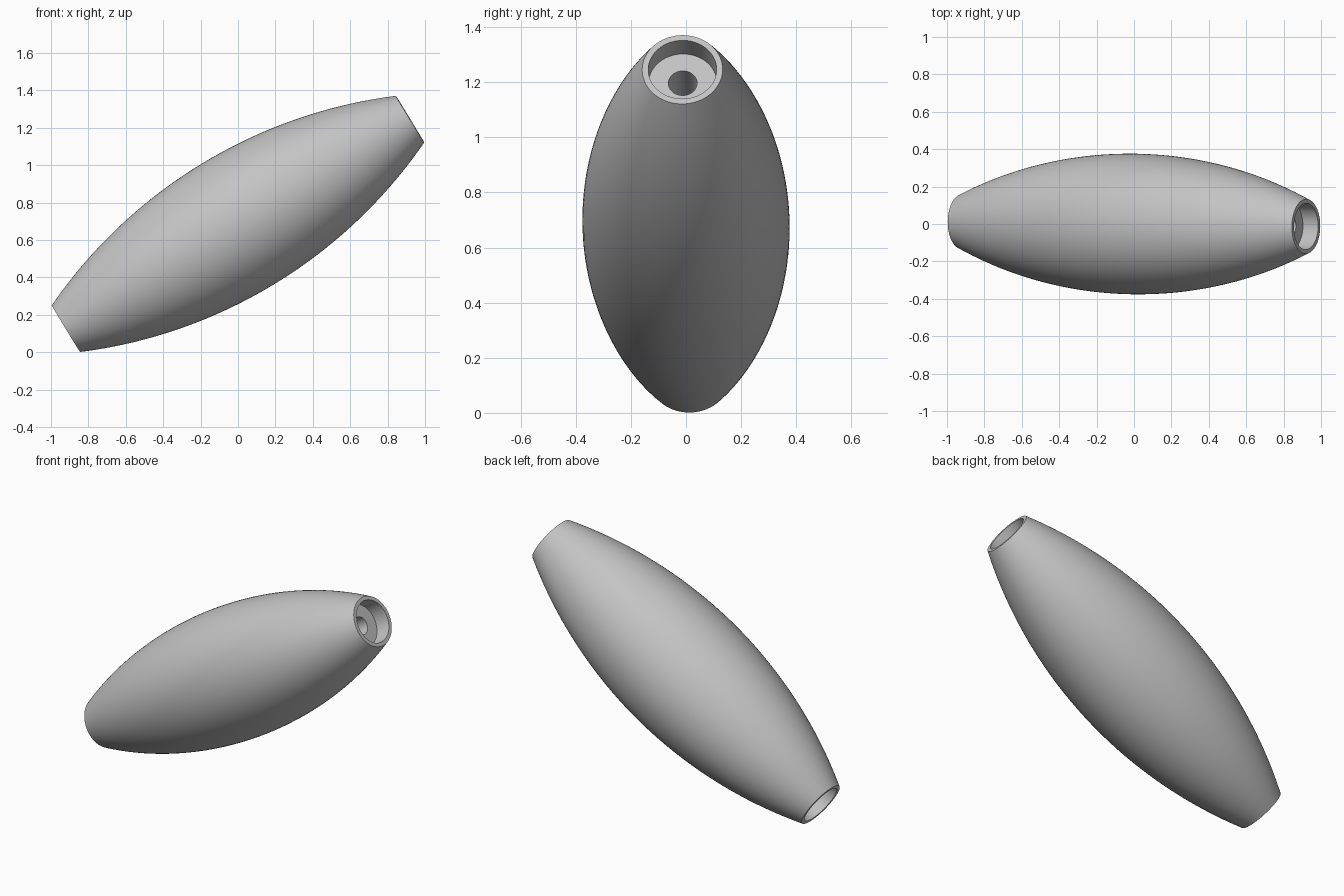
import bpy, bmesh, math
from mathutils import Vector

cube = bpy.data.objects.get("Cube")
if cube:
    bpy.data.objects.remove(cube, do_unlink=True)

HALF, MID_R, END_R = 1.077, 0.376, 0.146    # barrel half length and radii
RECESS_R, DEPTH, BORE_R = 0.124, 0.095, 0.052
SEGMENTS, STEPS = 96, 40

grey = bpy.data.materials.new("light_grey")
grey.use_nodes = True
colour = (0.55, 0.55, 0.55, 1)
grey.diffuse_color = colour
grey.node_tree.nodes["Principled BSDF"].inputs["Base Color"].default_value = colour

# Outer barrel arc, from the lower end to the upper end
sag = MID_R - END_R
arc_r = (HALF ** 2 + sag ** 2) / (2 * sag)
profile = []
for i in range(STEPS + 1):
    h = HALF * (2 * i / STEPS - 1)
    profile.append((MID_R - arc_r + math.sqrt(arc_r ** 2 - h ** 2), h))

# Recess in each end, joined by the bore
floor = HALF - DEPTH
upper = [(RECESS_R, HALF), (RECESS_R, floor), (BORE_R, floor)]
profile += upper + [(r, -h) for r, h in reversed(upper)]

# Lathe the closed profile
bm = bmesh.new()
rings = []
for s in range(SEGMENTS):
    a = math.tau * s / SEGMENTS
    rings.append([bm.verts.new((r * math.cos(a), r * math.sin(a), h)) for r, h in profile])
for s in range(SEGMENTS):
    a, b = rings[s], rings[(s + 1) % SEGMENTS]
    for i in range(len(profile)):
        j = (i + 1) % len(profile)
        bm.faces.new((a[i], b[i], b[j], a[j]))
bmesh.ops.recalc_face_normals(bm, faces=bm.faces)
mesh = bpy.data.meshes.new("barrel_body")
bm.to_mesh(mesh)
bm.free()
mesh.materials.append(grey)

# Tilt the barrel along its axis
body = bpy.data.objects.new("barrel_body", mesh)
bpy.context.collection.objects.link(body)
body.rotation_euler = Vector((0.92, -0.013, 0.56)).to_track_quat('Z', 'Y').to_euler()
body.location = (0, 0, 0.686)
bpy.context.view_layer.objects.active = body
body.select_set(True)
bpy.ops.object.shade_smooth_by_angle(angle=math.radians(30))
